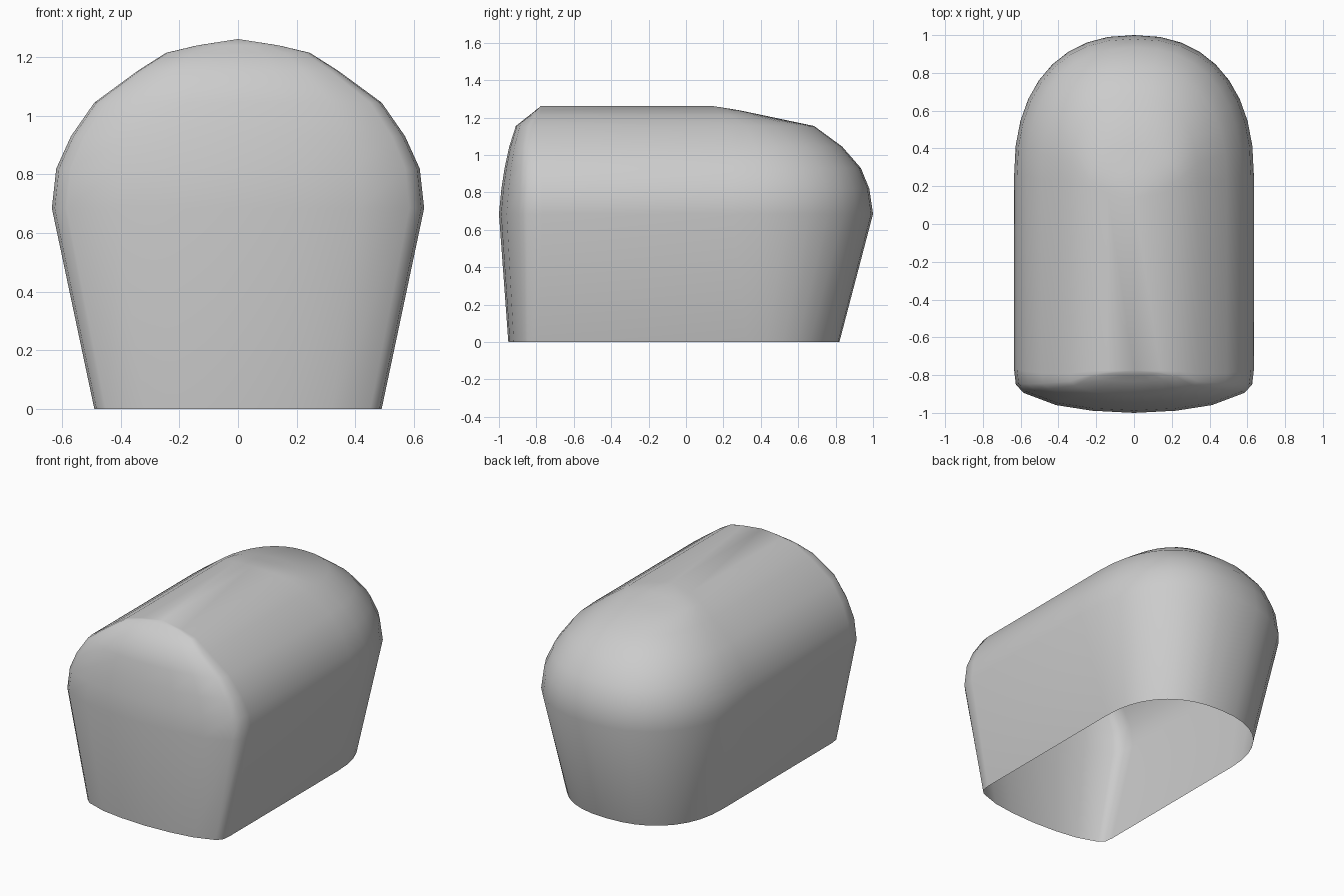
import bpy, bmesh
from math import sin, cos, pi

if "Cube" in bpy.data.objects:
    bpy.data.objects.remove(bpy.data.objects["Cube"])

# Stacked levels: height, half width, front tip y, front corner y, rear curve start y, rear tip y
LEVELS = [
    (0.000, 0.490, -0.950, -0.79, 0.32, 0.820),
    (0.685, 0.635, -1.000, -0.77, 0.25, 1.000),
    (0.820, 0.620, -0.987, -0.77, 0.25, 0.980),
    (0.930, 0.570, -0.970, -0.78, 0.25, 0.935),
    (1.045, 0.490, -0.945, -0.79, 0.24, 0.835),
    (1.155, 0.340, -0.910, -0.79, 0.22, 0.685),
    (1.215, 0.245, -0.834, -0.78, 0.19, 0.400),
    (1.240, 0.140, -0.803, -0.775, 0.16, 0.280),
    (1.262, 0.000, -0.775, -0.775, 0.14, 0.140),
]
# Bowed front: fraction of half width, fraction of front depth
FRONT = [(0.0, 1.0), (0.35, 0.95), (0.65, 0.82), (0.92, 0.54), (0.985, 0.35), (1.0, 0.0)]
STEPS = 9


def outline(z, w, front, corner, start, back):
    """Closed plan outline: bowed front, straight sides, rounded rear."""
    half = [(w * u, corner + (front - corner) * v) for u, v in FRONT]
    for i in range(STEPS + 1):
        a = i / STEPS * pi / 2
        x = w * max(cos(a), 0) ** 0.87 if i < STEPS else 0
        half.append((x, start + (back - start) * sin(a) ** 0.87))
    mirrored = [(-x, y) for x, y in half[-2:0:-1]]
    return [(x, y, z) for x, y in half + mirrored]


# Vaulted shell, open underneath
bm = bmesh.new()
rings = [[bm.verts.new(p) for p in outline(*level)] for level in LEVELS]
for low, high in zip(rings, rings[1:]):
    n = len(low)
    for i in range(n):
        j = (i + 1) % n
        bm.faces.new((low[i], low[j], high[j], high[i]))
# The last ring closes into the roof ridge
bmesh.ops.remove_doubles(bm, verts=bm.verts[:], dist=0.0005)
bmesh.ops.recalc_face_normals(bm, faces=bm.faces[:])
for f in bm.faces:
    f.smooth = True
mesh = bpy.data.meshes.new("vaulted_shell")
bm.to_mesh(mesh)
bm.free()
shell = bpy.data.objects.new("vaulted_shell", mesh)
bpy.context.collection.objects.link(shell)
